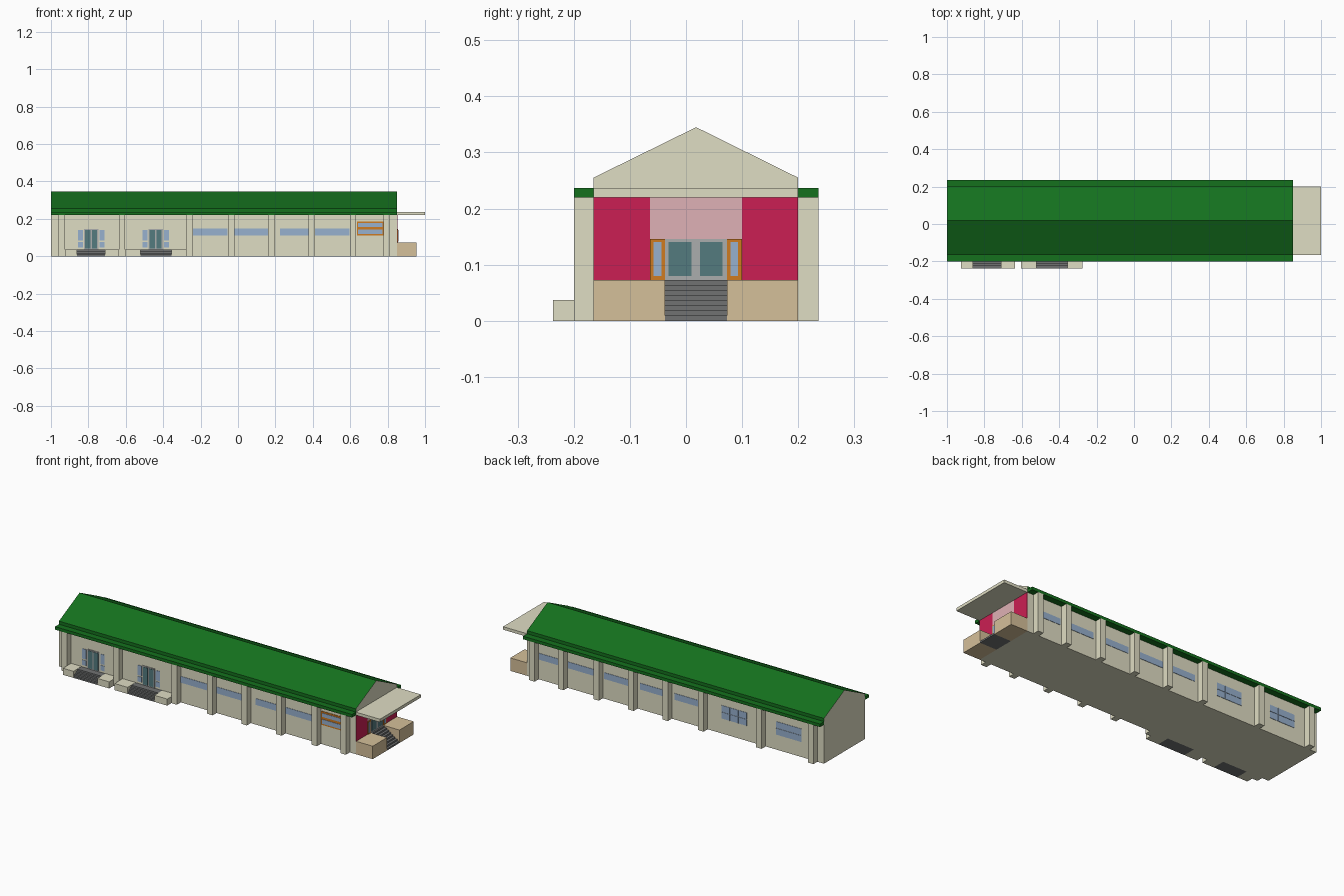
import bpy, bmesh

if "Cube" in bpy.data.objects:
    bpy.data.objects.remove(bpy.data.objects["Cube"])

def mat(name, r, g, b):
    m = bpy.data.materials.new(name)
    m.diffuse_color = [(c / 255) ** 2.2 for c in (r, g, b)] + [1]
    m.use_nodes = True
    m.node_tree.nodes["Principled BSDF"].inputs["Base Color"].default_value = m.diffuse_color
    return m

BEIGE = mat("beige", 222, 220, 194)
GREEN = mat("green", 27, 112, 35)
TAN = mat("tan", 212, 190, 152)
RED = mat("red", 202, 36, 84)
PINK = mat("pink", 222, 176, 180)
ORANGE = mat("orange", 205, 122, 38)
GLASS = mat("glass", 150, 175, 205)
TEAL = mat("teal", 84, 122, 126)
FRAME = mat("frame", 170, 172, 172)
STONE = mat("stone", 112, 114, 114)

def make(name, bm, *mats):
    bmesh.ops.recalc_face_normals(bm, faces=bm.faces)
    me = bpy.data.meshes.new(name)
    bm.to_mesh(me)
    bm.free()
    for m in mats:
        me.materials.append(m)
    ob = bpy.data.objects.new(name, me)
    bpy.context.collection.objects.link(ob)
    return ob

def box(name, x0, x1, y0, y1, z0, z1, m):
    bm = bmesh.new()
    bmesh.ops.create_cube(bm, size=1)
    for v in bm.verts:
        v.co = ((x0 + x1) / 2 + v.co.x * (x1 - x0),
                (y0 + y1) / 2 + v.co.y * (y1 - y0),
                (z0 + z1) / 2 + v.co.z * (z1 - z0))
    return make(name, bm, m)

def prism(name, pts, axis, a, b, *mats):
    """Extrude a profile along x (points are y,z) or y (points are x,z)."""
    bm = bmesh.new()
    pos = (lambda p, t: (t, p[0], p[1])) if axis == 'x' else (lambda p, t: (p[0], t, p[1]))
    A = [bm.verts.new(pos(p, a)) for p in pts]
    B = [bm.verts.new(pos(p, b)) for p in pts]
    bm.faces.new(A)
    bm.faces.new(B)
    n = len(pts)
    for i in range(n):
        f = bm.faces.new((A[i], A[(i + 1) % n], B[(i + 1) % n], B[i]))
        f.material_index = len(mats) - 1
    return make(name, bm, *mats)

def stair_profile(start, end, height, n):
    """Steps climbing from start to end, closed at the ground."""
    d, pts = (end - start) / n, [(start, 0)]
    for i in range(n):
        pts += [(start + d * i, height * (i + 1) / n), (start + d * (i + 1), height * (i + 1) / n)]
    return pts + [(end, 0)]

XL, XR, YF, YB, YM, ZW = -1.0, 0.85, -0.165, 0.2, 0.018, 0.22

# walls, gable roof (green sides, beige ends) and eaves
box("walls", XL, XR, YF, YB, 0, ZW, BEIGE)
prism("gable_roof", [(YF, ZW), (YF, 0.255), (YM, 0.345), (YB, 0.255), (YB, ZW)],
      'x', XL, XR, BEIGE, GREEN)
box("front_eave", XL, XR, -0.2, YF, ZW, 0.237, GREEN)
box("back_eave", XL, XR, YB, 0.236, ZW, 0.237, GREEN)
box("entrance_canopy", XR, 1, YF, YB, ZW, 0.237, BEIGE)

# pilasters on both long sides
for x in (-0.942, -0.62, -0.258, -0.035, 0.178, 0.395, 0.615, 0.795):
    box("front_pilaster", x - 0.017, x + 0.017, -0.2, YF, 0, ZW, BEIGE)
    box("back_pilaster", x - 0.017, x + 0.017, YB, 0.236, 0, ZW, BEIGE)

# strip windows
E = 0.002
for x0, x1 in ((-0.24, -0.055), (-0.018, 0.16), (0.225, 0.378), (0.412, 0.595)):
    box("front_strip_window", x0, x1, YF - E, YF, 0.112, 0.148, GLASS)
for x0, x1 in ((-0.22, -0.07), (-0.015, 0.145), (0.205, 0.37), (0.43, 0.595), (0.64, 0.775)):
    box("back_strip_window", x0, x1, YB, YB + E, 0.112, 0.148, GLASS)

# large two-row windows at the back
for x0 in (-0.86, -0.52):
    for z0 in (0.085, 0.123):
        for i in range(3):
            x = x0 + i * 0.053
            box("back_large_window", x, x + 0.051, YB, YB + E, z0, z0 + 0.036, GLASS)

# orange framed window
box("orange_window_frame", 0.636, 0.778, YF - 0.003, YF, 0.11, 0.187, ORANGE)
for z0, z1 in ((0.118, 0.143), (0.157, 0.178)):
    box("orange_window_pane", 0.642, 0.772, YF - 0.005, YF, z0, z1, GLASS)

# two front doors, each with sidelights, platform and steps
for cx, sx0, sx1, px0, px1 in ((-0.785, -0.86, -0.71, -0.925, -0.637),
                               (-0.44, -0.522, -0.355, -0.603, -0.275)):
    box("front_door_frame", cx - 0.038, cx + 0.038, YF - 0.003, YF, 0.037, 0.146, FRAME)
    for s in (-1, 1):
        c = cx + s * 0.018
        box("front_door_leaf", c - 0.014, c + 0.014, YF - 0.005, YF, 0.042, 0.14, TEAL)
        c = cx + s * 0.057
        for z0, z1 in ((0.048, 0.077), (0.084, 0.14)):
            box("front_sidelight", c - 0.013, c + 0.013, YF - E, YF, z0, z1, GLASS)
    box("platform_left", px0, sx0, -0.237, YF, 0, 0.037, BEIGE)
    box("platform_right", sx1, px1, -0.237, YF, 0, 0.037, BEIGE)
    prism("front_steps", stair_profile(-0.237, -0.19, 0.036, 4), 'x', sx0, sx1, STONE)
    box("front_landing", sx0, sx1, -0.19, YF, 0, 0.036, STONE)

# entrance end: planter blocks and steps
DY0, DY1, ZP = -0.037, 0.073, 0.073
box("entrance_block_front", XR, 0.955, YF, DY0, 0, ZP, TAN)
box("entrance_block_back", XR, 0.955, DY1, YB, 0, ZP, TAN)
prism("entrance_steps", stair_profile(0.955, XR, ZP, 8), 'y', DY0, DY1, STONE)

# entrance wall panels
box("red_panel_front", XR, XR + E, YF, -0.064, ZP, ZW, RED)
box("red_panel_back", XR, XR + E, 0.1, YB, ZP, ZW, RED)
box("pink_panel", XR, XR + E, -0.064, 0.1, 0.146, ZW, PINK)

# entrance double door and orange sidelights
box("entrance_door_frame", XR, XR + 0.004, DY0, DY1, ZP, 0.146, FRAME)
for y0, y1 in ((-0.031, 0.01), (0.025, 0.065)):
    box("entrance_door_pane", XR, XR + 0.006, y0, y1, 0.08, 0.14, TEAL)
for y0, y1 in ((-0.064, DY0), (DY1, 0.1)):
    box("entrance_sidelight_frame", XR, XR + 0.005, y0, y1, ZP, 0.146, ORANGE)
    box("entrance_sidelight", XR, XR + 0.007, y0 + 0.006, y1 - 0.007, 0.08, 0.14, GLASS)
